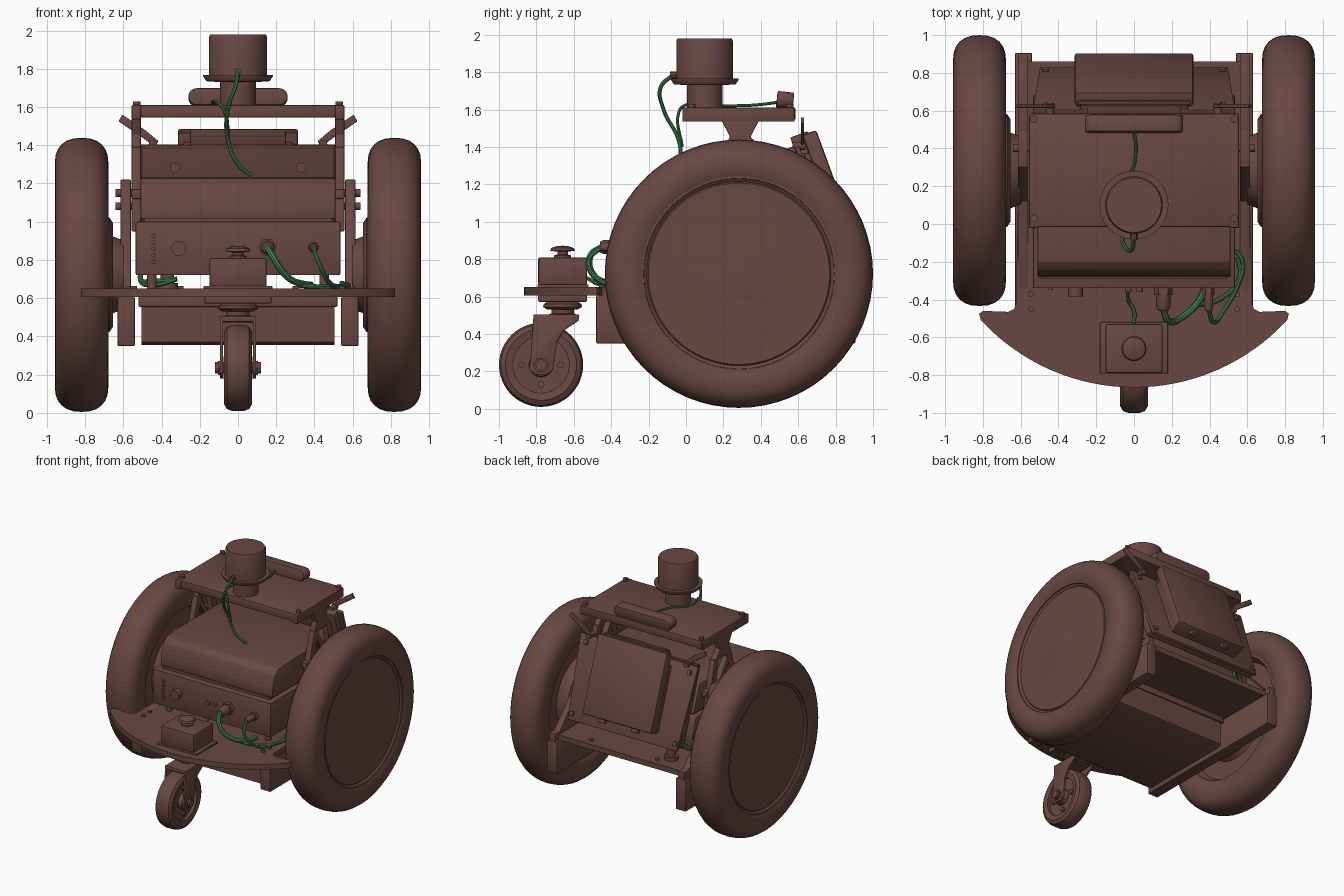
import bpy, bmesh, math
from mathutils import Matrix, Vector


def material(name, col):
    m = bpy.data.materials.new(name)
    m.diffuse_color = (*col, 1)
    return m


BROWN = material("brown", (0.14, 0.064, 0.056))
GREEN = material("green", (0.05, 0.2, 0.08))
AX = {'X': lambda a, b, h: (h, a, b), 'Y': lambda a, b, h: (a, h, b), 'Z': lambda a, b, h: (a, b, h)}


def finish(name, bm, bevel=0.0):
    bmesh.ops.remove_doubles(bm, verts=bm.verts, dist=1e-5)
    bmesh.ops.recalc_face_normals(bm, faces=bm.faces)
    me = bpy.data.meshes.new(name)
    bm.to_mesh(me)
    bm.free()
    me.materials.append(BROWN)
    ob = bpy.data.objects.new(name, me)
    bpy.context.collection.objects.link(ob)
    if bevel:
        md = ob.modifiers.new("bevel", 'BEVEL')
        md.width, md.segments, md.limit_method = bevel, 2, 'ANGLE'
    return ob


def prism(name, pts, axis, h0, h1, bevel=0.0):
    """Extrude a flat outline along an axis."""
    bm = bmesh.new()
    lo = [bm.verts.new(AX[axis](a, b, h0)) for a, b in pts]
    hi = [bm.verts.new(AX[axis](a, b, h1)) for a, b in pts]
    bm.faces.new(lo)
    bm.faces.new(hi)
    for i in range(len(pts)):
        j = (i + 1) % len(pts)
        bm.faces.new((lo[i], lo[j], hi[j], hi[i]))
    return finish(name, bm, bevel)


def box(name, x0, x1, y0, y1, z0, z1, bevel=0.006):
    return prism(name, [(x0, y0), (x1, y0), (x1, y1), (x0, y1)], 'Z', z0, z1, bevel)


def lathe(name, prof, axis, loc, n=32, closed=False, flip=1):
    """Turn a (radius, height) profile about an axis."""
    bm = bmesh.new()
    rings = [[bm.verts.new(Vector(AX[axis](r * math.cos(2 * math.pi * k / n), r * math.sin(2 * math.pi * k / n),
                                           h * flip)) + Vector(loc)) for k in range(n)] for r, h in prof]
    for i in range(len(prof) if closed else len(prof) - 1):
        A, B = rings[i], rings[(i + 1) % len(prof)]
        for k in range(n):
            bm.faces.new((A[k], A[(k + 1) % n], B[(k + 1) % n], B[k]))
    bmesh.ops.dissolve_degenerate(bm, dist=1e-6, edges=bm.edges)
    return finish(name, bm)


def cyl(name, r, h0, h1, axis, loc, n=32):
    return lathe(name, [(0, h0), (r, h0), (r, h1), (0, h1)], axis, loc, n)


def tube(name, pts, r, mat=GREEN):
    """Smooth round cable through the points."""
    cu = bpy.data.curves.new(name, 'CURVE')
    cu.dimensions, cu.bevel_depth, cu.bevel_resolution, cu.use_fill_caps = '3D', r, 2, True
    sp = cu.splines.new('BEZIER')
    sp.bezier_points.add(len(pts) - 1)
    for bp, p in zip(sp.bezier_points, pts):
        bp.co = p
        bp.handle_left_type = bp.handle_right_type = 'AUTO'
    sp.resolution_u = 8
    cu.materials.append(mat)
    ob = bpy.data.objects.new(name, cu)
    bpy.context.collection.objects.link(ob)


# Drive wheels, hubs and side frames
WY, WZ = 0.283, 0.722
tyre = []
for k in range(24):
    t = 2 * math.pi * k / 24
    c, s = math.cos(t), math.sin(t)
    tyre.append((0.585 + 0.132 * math.copysign(abs(c) ** 0.85, c), 0.14 * math.copysign(abs(s) ** 0.85, s)))
for s, side in ((-1, "left"), (1, "right")):
    c = (s * 0.818, WY, WZ)
    lathe(side + "_tyre", tyre, 'X', c, 64, True)
    lathe(side + "_wheel_disc", [(0, 0.126), (0.075, 0.119), (0.485, 0.116), (0.495, 0.105), (0.505, 0.105),
          (0.51, 0.128), (0.53, 0.128), (0.53, -0.12), (0.49, -0.12), (0.47, -0.06), (0.32, -0.06),
          (0.3, -0.09), (0, -0.09)], 'X', c, 64, flip=s)
    lathe(side + "_hub_motor", [(0, -0.05), (0.3, -0.05), (0.3, -0.145), (0.27, -0.165), (0.2, -0.165), (0.18, -0.22),
          (0, -0.22)], 'X', c, 48, flip=s)
    x0, x1 = sorted((s * 0.54, s * 0.63))
    box(side + "_rail", x0, x1, -0.48, 0.905, 0.35, 0.607)
    x0, x1 = sorted((s * 0.56, s * 0.615))
    prism(side + "_frame_plate", [(-0.35, 0.6), (0.905, 0.6), (0.905, 0.67), (0.84, 0.67), (0.6, 0.92), (0.49, 1.22),
          (0.3, 1.22), (0.12, 0.66), (-0.35, 0.65)], 'X', x0, x1, 0.006)
    for z in (1.08, 1.15):
        cyl(side + "_frame_bolt", 0.02, s * 0.5, s * 0.64, 'X', (0, 0.4, z), 12)
    # Truss holding the top deck
    x0, x1 = sorted((s * 0.508, s * 0.556))
    prism(side + "_deck_cleat", [(-0.02, 1.535), (0.58, 1.535), (0.58, 1.61), (-0.02, 1.61)], 'X', x0, x1, 0.005)
    prism(side + "_truss_head", [(0.19, 1.54), (0.235, 1.455), (0.2, 1.38), (0.42, 1.38), (0.345, 1.455), (0.39, 1.54)],
          'X', x0, x1, 0.004)
    for a, b in ((0.2, 0.08), (0.36, 0.46)):
        prism(side + "_truss_leg", [(a, 1.39), (a + 0.06, 1.39), (b + 0.06, 0.95), (b, 0.95)], 'X', x0, x1, 0.004)
    prism(side + "_truss_brace", [(0.2, 1.36), (0.25, 1.36), (0.5, 1.0), (0.45, 1.0)], 'X', x0, x1)
    box(side + "_truss_bar", x0, x1, 0.1, 0.52, 1.12, 1.17)
    for y in (0.03, 0.555):
        cyl(side + "_deck_bolt", 0.02, 1.60, 1.63, 'Z', (s * 0.53, y, 0), 12)
    for y in (-0.45, -0.37, 0.8):
        cyl(side + "_base_bolt", 0.016, 0.64, 0.665, 'Z', (s * (0.545 if y < 0 else 0.3), y, 0), 12)
    for y in (-0.25, 0.5):
        cyl(side + "_standoff", 0.025, 0.64, 0.73, 'Z', (s * 0.45, y, 0), 12)
    # Flat antenna paddles beside the rear panel
    prism(side + "_antenna", [(s * 0.44, 1.395), (s * 0.415, 1.42), (s * 0.48, 1.475), (s * 0.605, 1.56),
          (s * 0.625, 1.525), (s * 0.5, 1.44)], 'Y', 0.615, 0.632, 0.004)
    cyl(side + "_antenna_base", 0.022, 0.57, 0.64, 'Y', (s * 0.445, 0, 1.405), 12)

# Base plate with curved bumper front
R, CY = 1.10, 0.235
arc = [(R * math.sin(a), CY - R * math.cos(a)) for a in [math.radians(-47.5 + 95 * k / 32) for k in range(33)]]
prism("base_plate", [(-0.6, 0.86), (-0.625, -0.42), (-0.635, -0.45), (-0.665, -0.465), (-0.8, -0.46), (-0.82, -0.475)]
      + arc + [(0.82, -0.475), (0.8, -0.46), (0.665, -0.465), (0.635, -0.45), (0.625, -0.42), (0.6, 0.86)],
      'Z', 0.607, 0.65)
prism("battery_tray", [(-0.43, 0.6), (-0.43, 0.37), (-0.4, 0.355), (0.38, 0.355), (0.41, 0.37), (0.41, 0.6)],
      'X', -0.505, 0.505)
box("battery_rib", -0.52, 0.52, -0.44, 0.42, 0.555, 0.607)

# Electronics case and lid
prism("case", [(-0.34, 0.72), (-0.34, 1.0), (0.63, 1.0), (0.68, 0.86), (0.66, 0.72)], 'X', -0.535, 0.535, 0.006)
prism("lid_seam", [(-0.29, 0.99), (-0.29, 1.02), (0.6, 1.02), (0.61, 0.99)], 'X', -0.49, 0.49)
prism("lid", [(-0.28, 1.015), (-0.275, 1.1), (-0.245, 1.19), (-0.2, 1.225), (0.0, 1.235), (0.55, 1.235), (0.63, 1.015)],
      'X', -0.51, 0.51, 0.006)


# Leaning rear panel and screen unit: local u goes down the slope, n outwards
def lean(u, n, y=0.52, z=1.405, t=math.radians(20)):
    return (y + u * math.sin(t) + n * math.cos(t), z - u * math.cos(t) + n * math.sin(t))


def slab(name, x, u0, u1, n0, n1, bevel=0.008, xc=0):
    return prism(name, [lean(u0, n0), lean(u1, n0), lean(u1, n1), lean(u0, n1)], 'X', xc - x, xc + x, bevel)


slab("rear_panel", 0.505, 0.02, 0.66, 0.0, 0.055)
# Back cover, narrower towards the bottom
cover = slab("rear_panel_cover", 0.535, 0.03, 0.69, 0.055, 0.08, 0.004)
for v in cover.data.vertices:
    if v.co.z < 1.0:
        v.co.x *= 0.93
slab("screen_housing", 0.285, 0.03, 0.58, 0.07, 0.13)
slab("screen_unit", 0.315, -0.02, 0.6, 0.115, 0.195, 0.015)
slab("screen_body", 0.305, 0.08, 0.6, 0.07, 0.18, 0.008)
slab("screen_top_trim", 0.3, -0.03, 0.0, 0.125, 0.15)
slab("screen_hinge", 0.25, -0.03, 0.05, 0.05, 0.125)
for s in (-1, 1):
    y, z = lean(0.13, 0)
    cyl("panel_boss", 0.026, y - 0.02, y + 0.03, 'Y', (s * 0.33, 0, z), 16)
    slab("screen_clip", 0.03, 0.59, 0.63, 0.13, 0.17, 0.004, s * 0.15)
    for u in (0.09, 0.64):
        slab("panel_screw", 0.018, u - 0.018, u + 0.018, 0.075, 0.092, 0.004, s * 0.47)

# Front panel fittings
for x, r in ((0.155, 0.05), (0.395, 0.032)):
    cyl("cable_gland_nut", r, -0.375, -0.335, 'Y', (x, 0, 0.865), 6)
    lathe("cable_gland", [(0, -0.46), (r * 0.55, -0.46), (r * 0.75, -0.44), (r * 0.75, -0.37), (0, -0.37)], 'Y',
          (x, 0, 0.865), 20)
cyl("front_knob", 0.04, -0.385, -0.335, 'Y', (-0.31, 0, 0.86), 12)
for k in range(5):
    cyl("indicator_light", 0.012, -0.35, -0.335, 'Y', (-0.44, 0, 0.79 + 0.034 * k), 12)
for x in (-0.03, 0.03):
    cyl("front_button", 0.018, -0.36, -0.335, 'Y', (x, 0, 0.86), 12)
lathe("rear_gland", [(0, 0.64), (0.055, 0.64), (0.055, 0.68), (0.035, 0.68), (0.035, 0.74), (0.02, 0.76), (0, 0.76)],
      'Z', (-0.37, 0.72, 0), 16)

# Stop button box
box("stop_box_foot", -0.18, 0.18, -0.795, -0.52, 0.645, 0.665)
box("stop_box", -0.15, 0.15, -0.79, -0.53, 0.66, 0.81, 0.01)
lathe("stop_button", [(0, 0.8), (0.045, 0.8), (0.045, 0.82), (0.028, 0.825), (0.028, 0.84), (0.066, 0.845),
      (0.06, 0.86), (0.03, 0.87), (0, 0.872)], 'Z', (0, -0.66, 0), 24)

# Caster
box("caster_mount", -0.175, 0.175, -0.79, -0.53, 0.572, 0.61)
lathe("caster_swivel", [(0, 0.58), (0.07, 0.58), (0.1, 0.56), (0.105, 0.545), (0.08, 0.53), (0.06, 0.53), (0.06, 0.51),
      (0.085, 0.5), (0.085, 0.47), (0, 0.47)], 'Z', (0, -0.66, 0), 32)
box("caster_fork_crown", -0.085, 0.085, -0.815, -0.58, 0.475, 0.505)
CW = (0, -0.775, 0.235)
lathe("caster_tyre", [(0.15, -0.065), (0.19, -0.073), (0.215, -0.058), (0.225, -0.03), (0.225, 0.03), (0.215, 0.058),
      (0.19, 0.073), (0.15, 0.065)], 'X', CW, 48, True)
lathe("caster_hub", [(0, -0.075), (0.06, -0.075), (0.065, -0.04), (0.15, -0.04), (0.17, -0.066), (0.18, -0.066),
      (0.18, 0.066), (0.17, 0.066), (0.15, 0.04), (0.065, 0.04), (0.06, 0.075), (0, 0.075)], 'X', CW, 40)
cyl("caster_axle", 0.03, -0.12, 0.12, 'X', CW, 12)
for s in (-1, 1):
    x0, x1 = sorted((s * 0.078, s * 0.095))
    prism("caster_fork_arm", [(-0.815, 0.505), (-0.57, 0.505), (-0.575, 0.47), (-0.65, 0.42), (-0.69, 0.36),
          (-0.71, 0.21), (-0.745, 0.18), (-0.805, 0.18), (-0.84, 0.21), (-0.83, 0.28)], 'X', x0, x1, 0.004)
    cyl("caster_axle_nut", 0.042, s * 0.09, s * 0.105, 'X', CW, 6)
    for k in range(4):
        cyl("caster_hub_bolt", 0.018, s * 0.035, s * 0.055, 'X',
            (0, CW[1] + 0.105 * math.cos(k * math.pi / 2), CW[2] + 0.105 * math.sin(k * math.pi / 2)), 12)

# Top deck, scanner and camera bar
box("top_deck", -0.55, 0.55, -0.015, 0.585, 1.545, 1.61)
lathe("scanner", [(0, 1.60), (0.095, 1.60), (0.095, 1.73), (0.165, 1.735), (0.182, 1.76), (0.182, 1.767), (0.152, 1.767),
      (0.152, 1.965), (0.145, 1.98), (0, 1.98)], 'Z', (0, 0.1, 0), 48)
pill = [(sx * 0.215 + 0.045 * math.cos(a), 0.045 * math.sin(a)) for sx, a0 in ((1, -90), (-1, 90))
        for a in [math.radians(a0 + 22.5 * k) for k in range(9)]]
cam = prism("camera_bar", pill, 'Y', -0.045, 0.045, 0.008)
cam.matrix_world = Matrix.Translation((0, 0.53, 1.65)) @ Matrix.Rotation(math.radians(-6), 4, 'X')
box("camera_foot", -0.06, 0.06, 0.49, 0.56, 1.605, 1.63)

# Cables
tube("main_cable", [(0.155, -0.45, 0.865), (0.18, -0.51, 0.82), (0.26, -0.49, 0.71), (0.36, -0.38, 0.67),
     (0.38, -0.3, 0.67)], 0.018)
tube("side_cable", [(0.395, -0.45, 0.865), (0.42, -0.52, 0.79), (0.48, -0.45, 0.68), (0.56, -0.3, 0.665),
     (0.575, -0.2, 0.67), (0.54, -0.14, 0.68)], 0.012)
tube("thin_cable", [(0.32, -0.43, 0.665), (0.45, -0.4, 0.66), (0.56, -0.28, 0.665), (0.55, -0.18, 0.67)], 0.012)
tube("stop_cable", [(0, -0.53, 0.7), (0, -0.46, 0.665), (-0.03, -0.4, 0.68), (-0.03, -0.33, 0.74)], 0.01)
tube("scanner_plug", [(0, -0.02, 1.785), (0, -0.085, 1.785)], 0.018, BROWN)
tube("scanner_cable", [(0, -0.07, 1.785), (-0.01, -0.135, 1.72), (-0.05, -0.12, 1.6), (-0.055, -0.04, 1.44),
     (0.0, -0.02, 1.3), (0.07, 0.01, 1.24)], 0.011)
tube("camera_cable", [(0, 0.5, 1.64), (0.01, 0.38, 1.625), (-0.02, 0.26, 1.62), (-0.13, 0.12, 1.62), (-0.11, 0.0, 1.625),
     (-0.07, -0.04, 1.58), (-0.05, -0.02, 1.4)], 0.008)
for k in range(2):
    tube("rear_cable", [(-0.37, 0.72, 0.75), (-0.39, 0.71, 0.82 + 0.03 * k), (-0.46, 0.68, 0.81),
         (-0.51, 0.62, 0.7), (-0.44, 0.52, 0.67 + 0.02 * k), (-0.32, 0.5, 0.7)], 0.014)

# Turn cables into meshes and smooth round surfaces
bpy.ops.object.select_all(action='SELECT')
bpy.context.view_layer.objects.active = bpy.data.objects["scanner_cable"]
bpy.ops.object.convert(target='MESH')
bpy.ops.object.shade_smooth_by_angle(angle=math.radians(35))
